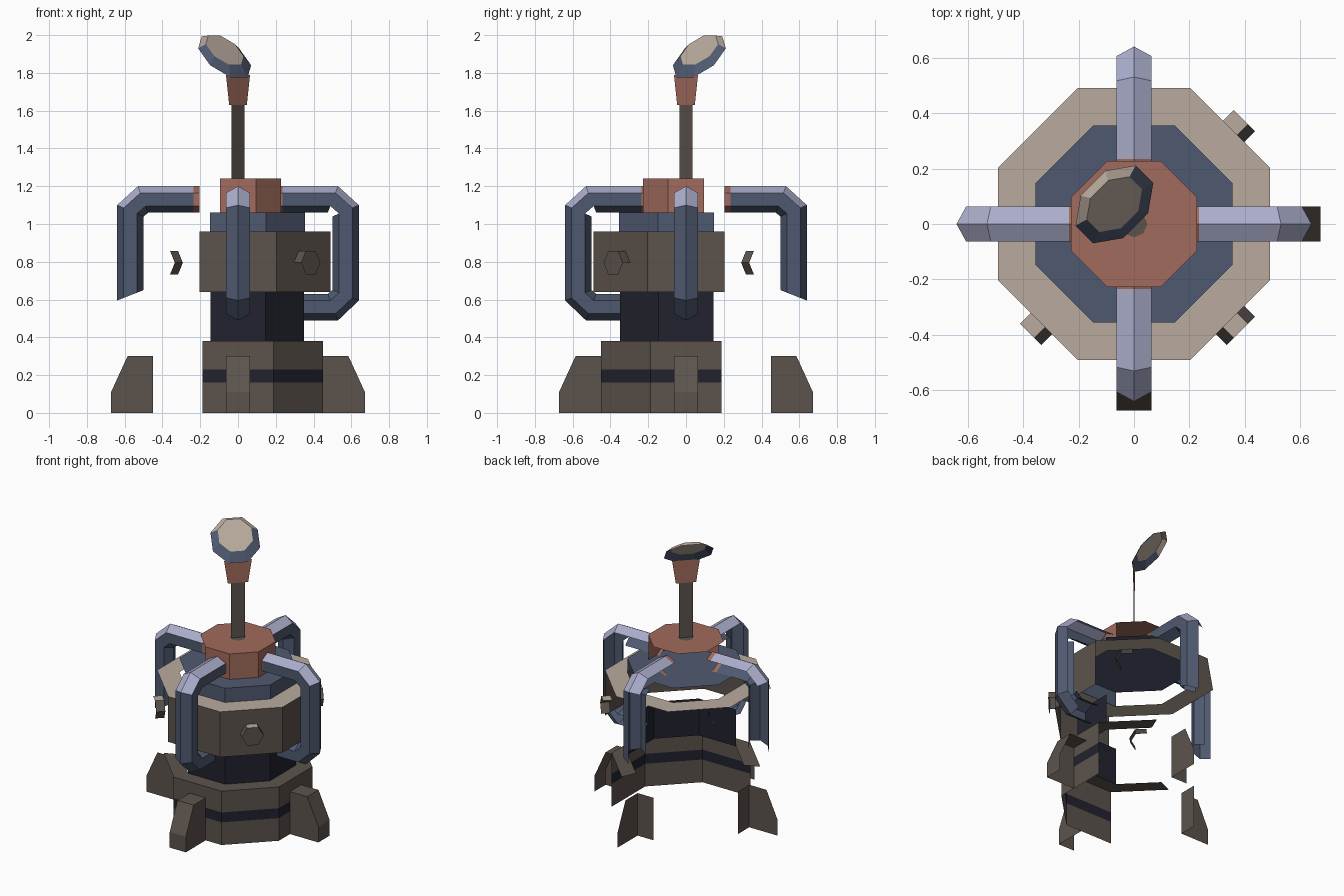
import bpy, bmesh, math
from mathutils import Vector, Matrix

if "Cube" in bpy.data.objects:
    bpy.data.objects.remove(bpy.data.objects["Cube"])

def lin(c):
    return tuple(((v + 0.055) / 1.055) ** 2.4 if v > 0.04 else v / 12.92 for v in c) + (1,)

def material(name, *rgb):
    m = bpy.data.materials.new(name)
    m.diffuse_color = lin(rgb)
    m.use_nodes = True
    m.node_tree.nodes["Principled BSDF"].inputs["Base Color"].default_value = m.diffuse_color
    return m

BROWN = material("dark brown", 0.36, 0.325, 0.30)
TAN = material("light tan", 0.73, 0.67, 0.62)
NAVY = material("dark navy", 0.13, 0.135, 0.18)
SLATE = material("slate blue", 0.31, 0.35, 0.44)
LAVENDER = material("pale lavender", 0.67, 0.68, 0.80)
RUST = material("rust red", 0.63, 0.42, 0.36)

VIEW = Vector((1, -1, 1))  # the model is open on the sides turned away from here

def finish(name, bm, mats, rule=None, limit=0.01, keep=None):
    """Colour faces by rule, remove the open sides, and make the object."""
    bmesh.ops.recalc_face_normals(bm, faces=bm.faces)
    bm.normal_update()
    for f in bm.faces:
        if rule:
            f.material_index = rule(f)
    keep = keep or (lambda f: f.normal.dot(VIEW) > limit)
    bmesh.ops.delete(bm, geom=[f for f in bm.faces if not keep(f)], context='FACES')
    me = bpy.data.meshes.new(name)
    bm.to_mesh(me)
    bm.free()
    for m in mats:
        me.materials.append(m)
    ob = bpy.data.objects.new(name, me)
    bpy.context.collection.objects.link(ob)
    return ob

def loft(rings, caps=True):
    """Skin a list of point rings into a closed body."""
    bm = bmesh.new()
    vs = [[bm.verts.new(p) for p in r] for r in rings]
    n = len(rings[0])
    for a, b in zip(vs, vs[1:]):
        for i in range(n):
            j = (i + 1) % n
            bm.faces.new((a[i], a[j], b[j], b[i]))
    if caps:
        bm.faces.new(vs[0])
        bm.faces.new(vs[-1])
    return bm

def octagon(a, h, z):
    """Octagon with flats at distance a and corners at h along each flat."""
    return [(h, -a, z), (a, -h, z), (a, h, z), (h, a, z),
            (-h, a, z), (-a, h, z), (-a, -h, z), (-h, -a, z)]

def turn(bm, quarter):
    bmesh.ops.rotate(bm, verts=bm.verts, cent=(0, 0, 0),
                     matrix=Matrix.Rotation(quarter * math.pi / 2, 3, 'Z'))

# base with dark stripe; its ledge is open at the back
def base_keep(f):
    c = f.calc_center_median()
    if f.normal.z > 0.9:
        return c.x - c.y > -0.02
    return f.normal.dot(VIEW) > 0.01
bm = loft([octagon(0.45, 0.187, z) for z in (0, 0.16, 0.23, 0.38)] + [octagon(0.35, 0.145, 0.38)])
def base_rule(f):
    return 1 if 0.16 < f.calc_center_median().z < 0.23 else 0
bmesh.ops.delete(bm, geom=[f for f in bm.faces if len(f.verts) == 8 and f.calc_center_median().z > 0.3],
                 context='FACES')
finish("base", bm, [BROWN, NAVY], base_rule, keep=base_keep)

# core sections
bm = loft([octagon(0.35, 0.145, 0.38), octagon(0.35, 0.145, 0.64)])
finish("lower_core", bm, [NAVY], keep=lambda f: abs(f.normal.z) < 0.5 and f.normal.dot(VIEW) > 0.01)
bm = loft([octagon(0.355, 0.147, 0.955), octagon(0.355, 0.147, 1.06)])
finish("upper_core", bm, [SLATE])

# wide middle ring with tan top
bm = loft([octagon(0.355, 0.147, 0.64), octagon(0.49, 0.203, 0.64),
           octagon(0.49, 0.203, 0.96), octagon(0.355, 0.147, 0.96)], caps=False)
bmesh.ops.recalc_face_normals(bm, faces=bm.faces)
finish("middle_ring", bm, [BROWN, TAN],
       lambda f: 1 if abs(f.normal.z) > 0.9 and f.calc_center_median().z > 0.9 else 0,
       keep=lambda f: f.calc_center_median().z > 0.7 and
       (abs(f.normal.z) > 0.9 or f.normal.dot(VIEW) > 0.01))

# cap
finish("cap", loft([octagon(0.228, 0.095, 1.06), octagon(0.228, 0.095, 1.24)]), [RUST])

# bolts on the diagonal faces
for k in range(3):
    ang = math.radians((-45, 45, -135)[k])
    out = Vector((math.cos(ang), math.sin(ang), 0))
    side = Vector((-out.y, out.x, 0))
    rings = []
    for d in (0.485, 0.545):
        rings.append([out * d + side * 0.072 * math.cos(i * math.pi / 3)
                      + Vector((0, 0, 0.795 + 0.072 * math.sin(i * math.pi / 3))) for i in range(6)])
    finish("bolt_%d" % (k + 1), loft(rings), [BROWN, TAN],
           lambda f: 1 if f.normal.z > 0.9 else 0)

# feet and arms around the four sides (built along +x, then turned)
FOOT = [(0.45, 0), (0.672, 0), (0.672, 0.11), (0.585, 0.3), (0.45, 0.3)]
OUTER = [(0.205, 1.2), (0.235, 1.2), (0.53, 1.2), (0.64, 1.1), (0.64, 0.595), (0.53, 0.49), (0.34, 0.49)]
INNER = [(0.205, 1.06), (0.235, 1.06), (0.475, 1.06), (0.5, 1.04), (0.5, 0.65), (0.475, 0.63), (0.34, 0.63)]
NAMES = ("right", "back", "left", "front")
for q, nm in enumerate(NAMES):
    far = nm in ("left", "back")
    bm = loft([[(x, y, z) for x, z in FOOT] for y in (-0.063, 0.063)])
    turn(bm, q)
    finish(nm + "_foot", bm, [BROWN],
           keep=lambda f: f.normal.dot(VIEW) > 0.01 and not (far and f.normal.z > 0.3))
    # hexagonal arm with a ridge along its outer and inner edge
    rings = []
    for o, i in list(zip(OUTER, INNER))[:5 if far else 7]:
        o, i = Vector((o[0], 0, o[1])), Vector((i[0], 0, i[1]))
        a, b, w = o.lerp(i, 0.25), o.lerp(i, 0.75), Vector((0, 0.064, 0))
        rings.append([o, a + w, b + w, i, b - w, a - w])
    bm = loft(rings)
    ridge = set()
    bm.faces.ensure_lookup_table()
    for s in range(len(rings) - 1):
        for i in range(6):
            f = bm.faces[s * 6 + i]
            if s == 0:
                f.material_index = 2
            elif s < 3 and i in (0, 5):
                f.material_index = 1
    turn(bm, q)
    finish(nm + "_arm", bm, [SLATE, LAVENDER, RUST], limit=-0.6,
           keep=lambda f: f.normal.dot(VIEW) > -0.6 and len(f.verts) == 4)

# stem and collar: flat plates facing the front right corner
LAT = Vector((1, 1, 0)).normalized()
BACK = Vector((-1, 1, 0)).normalized()
UP = Vector((0, 0, 1))
def plate(name, w0, z0, w1, z1, mat):
    bm = bmesh.new()
    pts = [LAT * -w0 + UP * z0, LAT * w0 + UP * z0, LAT * w1 + UP * z1, LAT * -w1 + UP * z1]
    bm.faces.new([bm.verts.new(p) for p in pts])
    finish(name, bm, [mat], keep=lambda f: True)
plate("stem", 0.047, 1.24, 0.047, 1.63, BROWN)
plate("collar", 0.066, 1.63, 0.09, 1.79, RUST)
bm = bmesh.new()
bmesh.ops.create_circle(bm, cap_ends=True, segments=8, radius=0.048,
                        matrix=Matrix.Translation((0, 0, 1.244)))
finish("stem_foot", bm, [BROWN], keep=lambda f: True)

# tilted octagonal lamp head, open behind
V = (BACK + UP).normalized()
N = (UP - BACK).normalized()
C = BACK * 0.1 + UP * 1.885
def head_ring(r, shift, off):
    return [C + LAT * r * math.cos(t) + V * (shift + r * math.sin(t)) + N * off
            for t in [math.pi / 8 + i * math.pi / 4 for i in range(8)]]
bm = loft([head_ring(0.166, 0, 0), head_ring(0.118, 0.025, 0.025)])
def head_rule(f):
    v = (f.calc_center_median() - C).dot(V)
    if len(f.verts) == 8:
        return 1
    return 0 if v < 0.02 else (2 if v < 0.1 else 1)
finish("lamp_head", bm, [SLATE, TAN, BROWN], head_rule, keep=lambda f: f.normal.dot(N) > -0.5)
